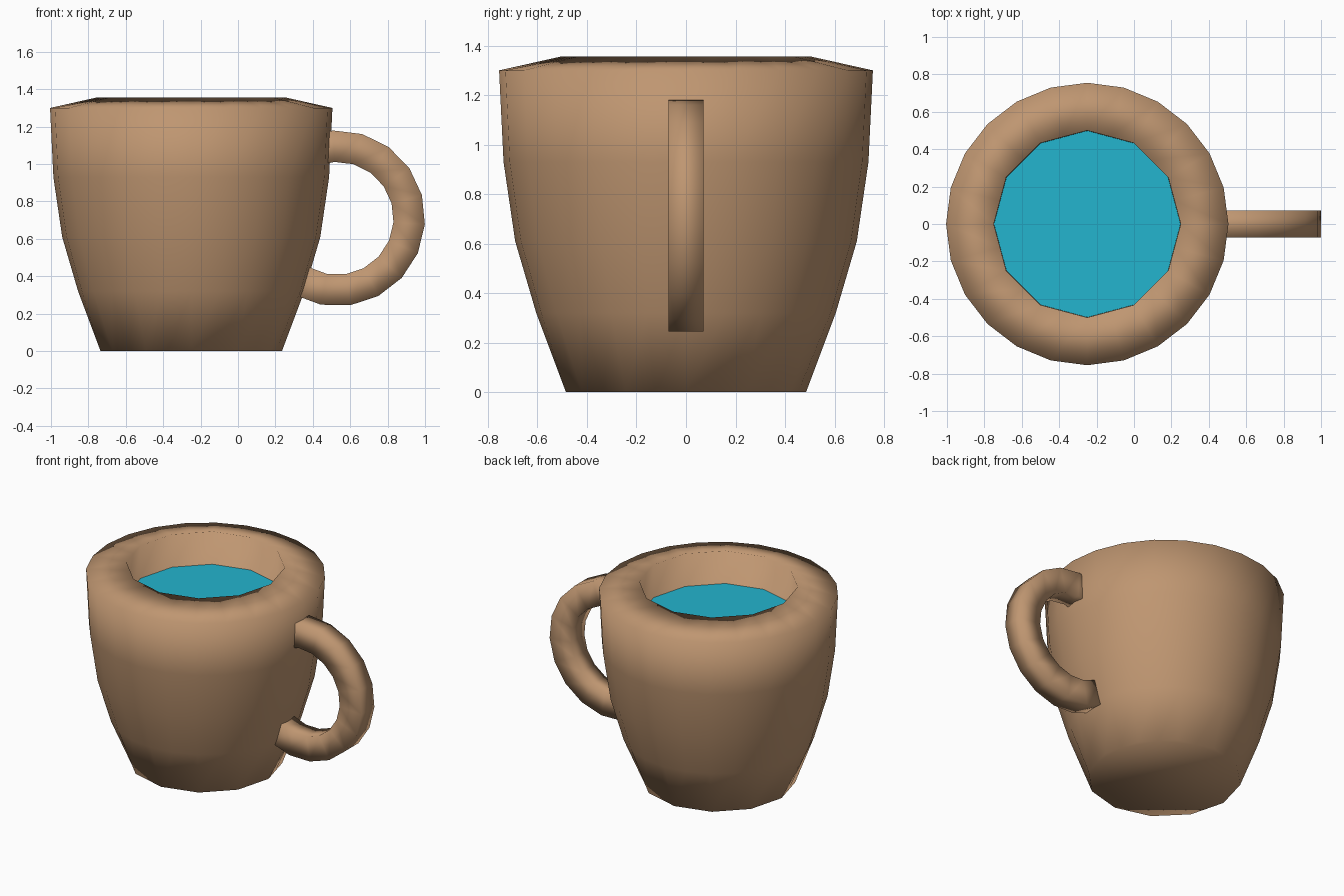
import bpy, bmesh, math

if "Cube" in bpy.data.objects:
    bpy.data.objects.remove(bpy.data.objects["Cube"])

CX = -0.25          # mug axis
SEG = 24


def material(name, rgb):
    m = bpy.data.materials.new(name)
    m.diffuse_color = (*rgb, 1)
    m.use_nodes = True
    m.node_tree.nodes["Principled BSDF"].inputs["Base Color"].default_value = m.diffuse_color
    return m


def finish(name, bm, mat, smooth=True):
    bmesh.ops.recalc_face_normals(bm, faces=bm.faces)
    me = bpy.data.meshes.new(name)
    bm.to_mesh(me)
    bm.free()
    me.materials.append(mat)
    for p in me.polygons:
        p.use_smooth = smooth
    ob = bpy.data.objects.new(name, me)
    bpy.context.collection.objects.link(ob)
    return ob


def ring(bm, r, z, coarse):
    """Ring of 24 points; coarse rings lie on a 12-sided outline."""
    pts = []
    for i in range(SEG):
        a = 2 * math.pi * i / SEG
        k = math.cos(math.pi / 12) if coarse and i % 2 else 1
        pts.append(bm.verts.new((CX + r * k * math.cos(a), r * k * math.sin(a), z)))
    return pts


def bridge(bm, a, b):
    n = len(a)
    for i in range(n):
        j = (i + 1) % n
        bm.faces.new((a[i], a[j], b[j], b[i]))


clay = material("tan clay", (0.52, 0.305, 0.165))
blue = material("blue liquid", (0.017, 0.46, 0.62))

# Cup body: tapered outside, sloped rim, 12-sided inner wall
profile = [(0.485, 0, True), (0.605, 0.32, False), (0.69, 0.61, False),
           (0.737, 0.93, False), (0.755, 1.30, False),
           (0.50, 1.357, True), (0.50, 1.12, True)]
bm = bmesh.new()
rings = [ring(bm, *p) for p in profile]
for a, b in zip(rings, rings[1:]):
    bridge(bm, a, b)
bm.faces.new(rings[0][::-1])
bm.faces.new(rings[-1])
finish("cup_body", bm, clay)

# Liquid: flat disc inside the cup
bm = bmesh.new()
bm.faces.new(ring(bm, 0.499, 1.13, True))
finish("liquid", bm, blue, False)

# Handle: rectangular section swept along an arc
bm = bmesh.new()
start, end, steps = 112, -120, 12
section = [(0.47, -0.071), (0.47, 0.071), (0.302, 0.071), (0.302, -0.071)]
loops = []
for i in range(steps + 1):
    a = math.radians(start + (end - start) * i / steps)
    loops.append([bm.verts.new((0.53 + r * math.cos(a), y, 0.71 + r * math.sin(a)))
                  for r, y in section])
for a, b in zip(loops, loops[1:]):
    bridge(bm, a, b)
bm.faces.new(loops[0])
bm.faces.new(loops[-1][::-1])
finish("handle", bm, clay)
